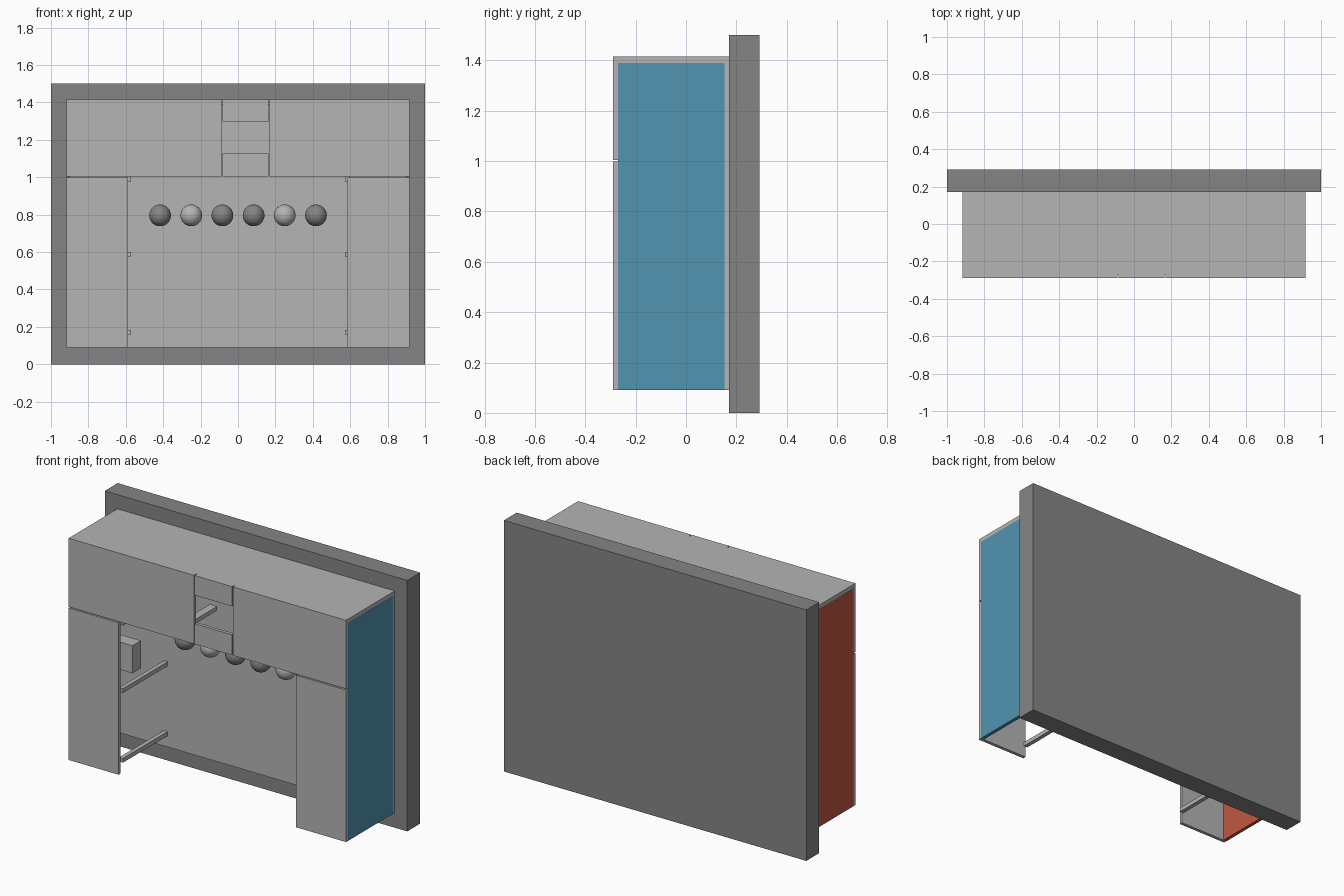
import bpy

if "Cube" in bpy.data.objects:
    bpy.data.objects.remove(bpy.data.objects["Cube"])


def material(name, rgb):
    m = bpy.data.materials.new(name)
    m.diffuse_color = (*rgb, 1)
    m.use_nodes = True
    m.node_tree.nodes["Principled BSDF"].inputs["Base Color"].default_value = m.diffuse_color
    return m


LIGHT = material("light grey", (0.46, 0.46, 0.46))
DARK = material("dark grey", (0.235, 0.235, 0.235))
BLUE = material("blue", (0.082, 0.30, 0.44))
RED = material("red", (0.54, 0.095, 0.055))


def box(name, x, y, z, mat):
    """Box given by its (min, max) range on each axis."""
    bpy.ops.mesh.primitive_cube_add(size=1, location=[(a + b) / 2 for a, b in (x, y, z)])
    ob = bpy.context.object
    ob.scale = [b - a for a, b in (x, y, z)]
    bpy.ops.object.transform_apply(location=False, rotation=False, scale=True)
    ob.name = name
    ob.data.materials.append(mat)
    return ob


W, BOTTOM, TOP = 0.917, 0.09, 1.415
FRONT = (-0.29, -0.27)

# Dark mounting wall and the cabinet's own back and roof
box("mounting_wall", (-1, 1), (0.17, 0.292), (0, 1.5), DARK)
box("back_panel", (-W, W), (0.153, 0.17), (BOTTOM, TOP), LIGHT)
box("roof_panel", (-W, W), (-0.27, 0.153), (1.39, TOP), LIGHT)

# Coloured side panels
box("right_side_panel", (W - 0.02, W + 0.001), (-0.27, 0.153), (BOTTOM, 1.39), BLUE)
box("left_side_panel", (-W - 0.001, -W + 0.02), (-0.27, 0.153), (BOTTOM, 1.39), RED)

# Front panels with narrow joints, around the hatch opening
box("front_upper_left", (-W, -0.089), FRONT, (1.005, TOP), LIGHT)
box("front_upper_right", (0.169, W), FRONT, (1.005, TOP), LIGHT)
box("hatch_sill", (-0.083, 0.163), FRONT, (1.005, 1.127), LIGHT)
box("hatch_lintel", (-0.083, 0.163), FRONT, (1.297, TOP), LIGHT)
box("front_lower_left", (-W, -0.587), FRONT, (BOTTOM, 0.998), LIGHT)
box("front_lower_right", (0.585, W), FRONT, (BOTTOM, 0.998), LIGHT)

# Rails running from the front to the back on both sides of the opening
for side, s in (("left", -1), ("right", 1)):
    for i, z in enumerate((0.158, 0.575, 0.978)):
        box(f"{side}_rail_{i + 1}", sorted((s * 0.572, s * 0.597)), (-0.27, 0.153),
            (z, z + 0.025), LIGHT)

# Small block inside the left compartment and the bar behind the hatch
box("inner_block", (-0.76, -0.60), (-0.14, -0.06), (0.635, 0.80), LIGHT)
box("hatch_bar", (-0.155, -0.108), (-0.27, -0.043), (1.105, 1.13), LIGHT)

# Row of balls against the back panel
for i in range(6):
    x = (i - 2.5) * 0.1667
    bpy.ops.mesh.primitive_uv_sphere_add(segments=32, ring_count=16, radius=0.058,
                                         location=(x, 0.098, 0.796))
    ball = bpy.context.object
    ball.name = f"ball_{i + 1}"
    ball.data.materials.append(LIGHT if i in (1, 4) else DARK)
